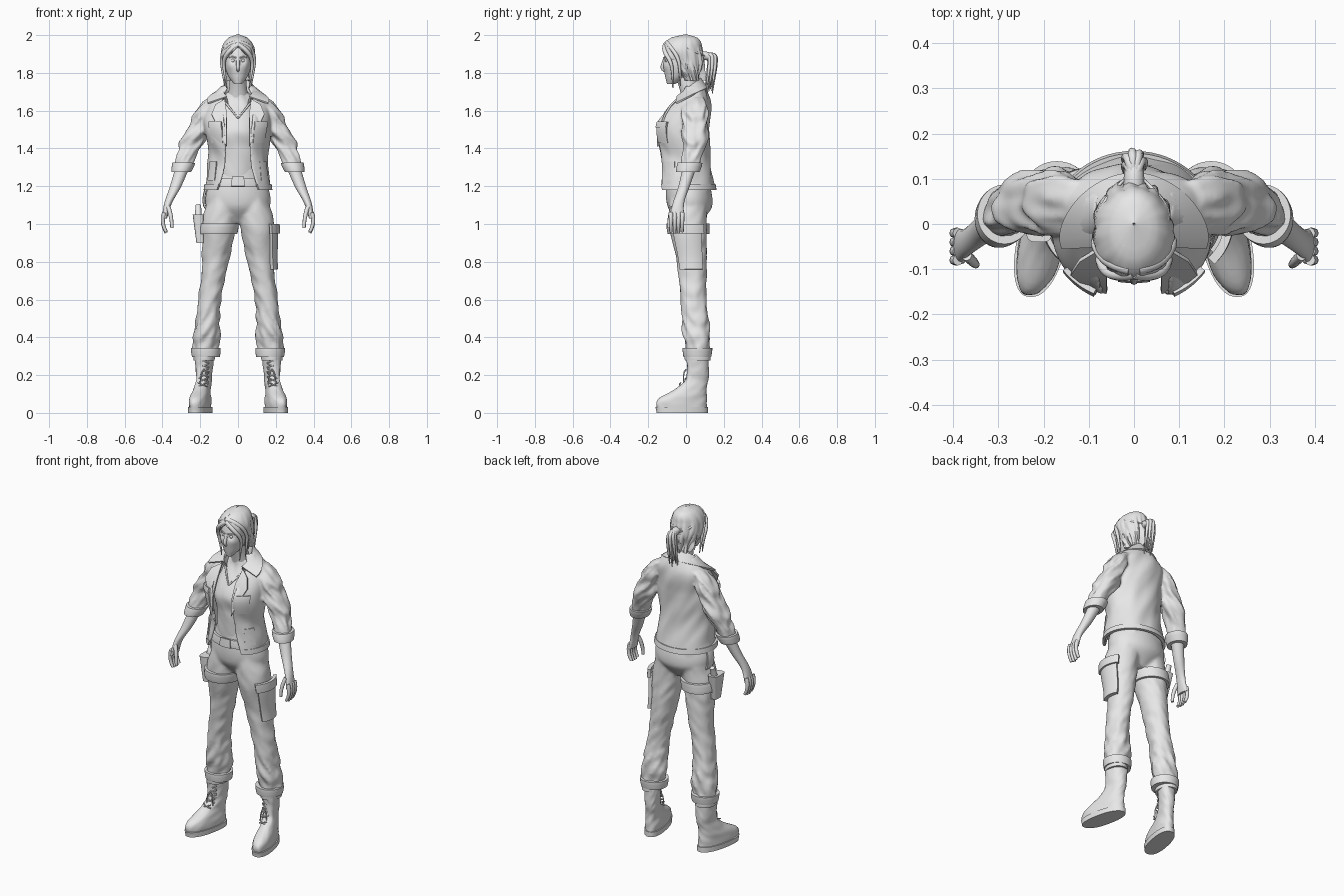
import bpy, bmesh, math
from math import sin, cos, pi, exp
from mathutils import Vector, noise

cube = bpy.data.objects.get("Cube")
if cube:
    bpy.data.objects.remove(cube)

colour = (0.8, 0.8, 0.8, 1)
grey = bpy.data.materials.new("plain grey")
grey.use_nodes = True
grey.diffuse_color = colour
grey.node_tree.nodes["Principled BSDF"].inputs["Base Color"].default_value = colour


def bake(ob):
    # Apply modifiers and shade smooth with sharp edges kept
    bpy.ops.object.select_all(action='DESELECT')
    ob.select_set(True)
    bpy.context.view_layer.objects.active = ob
    bpy.ops.object.convert(target='MESH')
    bpy.ops.object.shade_smooth_by_angle(angle=math.radians(50))
    return ob


def finish(name, data, thick=0, mirror=False):
    if isinstance(data, bmesh.types.BMesh):
        mesh = bpy.data.meshes.new(name)
        data.to_mesh(mesh)
        data.free()
        data = mesh
    ob = bpy.data.objects.new(name, data)
    bpy.context.collection.objects.link(ob)
    data.materials.append(grey)
    if thick:
        solid = ob.modifiers.new("thickness", 'SOLIDIFY')
        solid.thickness, solid.offset = thick, 0
    if mirror:
        ob.modifiers.new("mirror", 'MIRROR')
    return bake(ob)


def fuse(first, second, voxel):
    # Blend two overlapping parts into one skin
    first.select_set(True)
    second.select_set(True)
    bpy.context.view_layer.objects.active = first
    bpy.ops.object.join()
    remesh = first.modifiers.new("skin", 'REMESH')
    remesh.mode, remesh.voxel_size = 'VOXEL', voxel
    first.modifiers.new("soften", 'SMOOTH').iterations = 5
    bake(first)


def sample(keys, z):
    # Smooth interpolation of section keys (x, y, z, width, depth) by height
    i = 0
    while i < len(keys) - 2 and z > keys[i + 1][2]:
        i += 1
    a, b = keys[i], keys[i + 1]
    before, after = keys[max(i - 1, 0)], keys[min(i + 2, len(keys) - 1)]
    h = b[2] - a[2]
    t = min(max((z - a[2]) / h, 0), 1)
    out = []
    for k in range(len(a)):
        m = (b[k] - before[k]) / (b[2] - before[2]) * h
        n = (after[k] - a[k]) / (after[2] - a[2]) * h
        rise = b[k] - a[k]
        out.append(a[k] + t * m + t * t * (3 * rise - 2 * m - n) + t ** 3 * (m + n - 2 * rise))
    return out


def surf(name, keys, low=None, high=None, a0=-pi, a1=pi, grow=0, step=.01, power=2,
         fold=None, opening=None, toe=0, thick=0, mirror=False, n=48):
    # Stack of rounded sections; angle 0 faces front, positive turns to the left
    low = low or keys[0][2]
    high = high or keys[-1][2]
    rows = int((high - low) / step) + 2
    full = not opening and a1 - a0 > 6
    bm, rings = bmesh.new(), []
    for r in range(rows):
        z = low + (high - low) * r / (rows - 1)
        x, y, _, width, depth = sample(keys, z)
        if opening:
            a0 = math.asin(opening(z))
            a1 = 2 * pi - a0
        ring = []
        for j in range(n if full else n + 1):
            a = a0 + (a1 - a0) * j / n
            g = grow + (fold(a, z) if fold else 0)
            sx, sy = (math.copysign(abs(f) ** (2 / power), f) for f in (sin(a), -cos(a)))
            dx, dy = max(width + g, .001) * sx, max(depth + g, .001) * sy
            ring.append(bm.verts.new((x + dx - toe * dy, y + dy, z)))
        rings.append(ring)
    for under, over in zip(rings, rings[1:]):
        for j in range(n):
            k = (j + 1) % len(under)
            bm.faces.new((under[j], under[k], over[k], over[j]))
    if full:
        bm.faces.new(rings[0][::-1])
        bm.faces.new(rings[-1])
    return finish(name, bm, thick, mirror)


def tubes(name, radius, paths, tip=.7, mirror=False):
    # Rounded strands that taper towards the tip
    curve = bpy.data.curves.new(name, 'CURVE')
    curve.dimensions, curve.bevel_depth = '3D', radius
    curve.bevel_resolution, curve.resolution_u, curve.use_fill_caps = 2, 5, True
    for path in paths:
        spline = curve.splines.new('NURBS')
        spline.points.add(len(path) - 1)
        for i, (point, place) in enumerate(zip(spline.points, path)):
            point.co = (*place, 1)
            point.radius = 1 - (1 - tip) * (i / (len(path) - 1)) ** 2
        spline.order_u, spline.use_endpoint_u = 3, True
    return finish(name, curve, mirror=mirror)


def creases(amount, freq=20):
    # Slanted cloth wrinkles
    return lambda a, z: amount * noise.noise(Vector((1.6 * cos(a), 1.6 * sin(a), z * freq + 2 * sin(a))))


# Trousers, baggier towards the hem
leg = [(.17, .06, .3, .06, .06), (.17, .06, .4, .07, .07), (.15, .04, .6, .06, .07),
       (.12, .03, .8, .07, .08), (.1, .01, 1, .09, .1), (.07, .02, 1.2, .07, .1)]
pelvis = [(0, .02, 1, .05, .05), (0, .02, 1.1, .17, .12), (0, 0, 1.3, .12, .1)]
wrinkle = creases(.02)
legs = surf("trousers", leg, mirror=True,
            fold=lambda a, z: wrinkle(a, z) * (.3 + .7 * exp(-((z - .4) / .15) ** 2)))
fuse(legs, surf("hips", pelvis), .009)
surf("trouser_hems", leg, .3, .34, grow=.01, thick=.01, mirror=True)
surf("cargo_pocket", leg, .76, .96, .8, 2.2, grow=.01, thick=.02)
surf("cargo_pocket_flap", leg, .95, 1, .7, 2.3, grow=.02, thick=.02)
surf("belt", pelvis, 1.2, 1.24, grow=.01, thick=.01)
surf("buckle", pelvis, 1.2, 1.25, -.2, .2, grow=.02, thick=.01)

# Thigh holster on the right
right_leg = [(-x, *rest) for x, *rest in leg]
surf("thigh_strap", right_leg, .95, 1, grow=.01, thick=.01)
surf("drop_strap", pelvis, 1.05, 1.2, -1.8, -1.4, grow=.01, thick=.01)
surf("holster", [(-.2, 0, .9, .02, .03), (-.21, .01, 1.05, .03, .05)], power=4)
tubes("holster_grip", .02, [[(-.21, .02, 1), (-.21, .03, 1.06), (-.21, .05, 1.1)]])

# Boots with toes turned out
boot = [(.2, -.02, 0, .05, .13), (.2, -.02, .07, .05, .13), (.19, .03, .13, .04, .08),
        (.18, .06, .18, .04, .06), (.18, .06, .33, .05, .06)]
surf("boots", boot, power=2.3, toe=.2, mirror=True, fold=creases(.004, 30))
surf("soles", boot, 0, .03, grow=.006, power=2.3, toe=.2, mirror=True)
surf("boot_tops", boot, .28, .3, grow=.005, thick=.01, mirror=True)
laces = []
for i in range(6):
    z = .14 + .025 * i
    x, y, _, width, depth = sample(boot, z)
    front = y - depth
    for side in (-.025, .025):
        laces.append([(x + side, front + .01, z), (x, front - .005, z + .01), (x - side, front + .01, z + .02)])
for side in (-.02, .02):
    laces.append([(.18, 0, .23), (.18 + side, -.02, .21), (.18 + side, -.01, .15)])
tubes("laces", .004, laces, mirror=True)

# Shirt and neck
shirt = [(0, 0, 1.2, .12, .1), (0, 0, 1.4, .12, .11), (0, -.01, 1.5, .13, .11),
         (0, .03, 1.65, .09, .06), (0, .03, 1.7, .05, .05)]
surf("shirt", shirt, fold=creases(.006, 14))
tubes("neckline", .006, [[(.08, -.01, 1.66), (.04, -.06, 1.61), (0, -.09, 1.56)]], mirror=True)
surf("neck", [(0, .04, 1.6, .07, .05), (0, .02, 1.7, .05, .05), (0, -.01, 1.8, .04, .05)])

# Jacket, open at the front
body = [(0, 0, 1.18, .17, .15), (0, -.01, 1.36, .15, .13), (0, -.02, 1.53, .17, .14),
        (0, .03, 1.65, .15, .09), (0, .04, 1.73, .08, .05)]
sleeve = [(.3, .01, 1.28, .04, .05), (.26, .04, 1.4, .06, .06), (.19, .05, 1.55, .06, .07),
          (.16, .05, 1.62, .05, .06), (.11, .05, 1.67, .04, .04)]


def front_gap(z):
    return .4 + 3 * (z - 1.45) ** 2


shell = surf("jacket", body, thick=.014, n=70, fold=creases(.01, 9), opening=front_gap)
fuse(shell, surf("sleeves", sleeve, mirror=True, fold=creases(.02)), .007)
surf("rolled_cuffs", sleeve, 1.28, 1.32, grow=.007, thick=.014, mirror=True)
surf("hem_band", body, 1.18, 1.21, grow=.005, thick=.014, opening=front_gap)
surf("chest_pockets", body, 1.43, 1.52, .5, 1, grow=.007, thick=.01, mirror=True)
surf("chest_pocket_flaps", body, 1.51, 1.54, .5, 1, grow=.01, thick=.014, mirror=True)
surf("side_pockets", body, 1.23, 1.33, .8, 1.2, grow=.006, thick=.01, mirror=True)

# Folded collar: stand, fold line and falling edge
bm, strips = bmesh.new(), []
for j in range(33):
    b = 4.5 * (j / 32 - .5)
    spread = .135 + .015 * abs(b)
    strips.append([bm.verts.new(p) for p in (
        (.07 * sin(b), .01 + .06 * cos(b), 1.66 + .05 * cos(b)),
        (.08 * sin(b), .08 * cos(b), 1.71 + .06 * cos(b)),
        (spread * sin(b * .85), .01 + .1 * cos(b), 1.67 + .05 * cos(b)))])
for s, t in zip(strips, strips[1:]):
    for k in (0, 1):
        bm.faces.new((s[k], t[k], t[k + 1], s[k + 1]))
finish("collar", bm, .01)

# Lapels
bm = bmesh.new()
neck, notch, tip, outer, bottom, inner, throat = [bm.verts.new(p) for p in (
    (.07, -.05, 1.66), (.12, -.08, 1.63), (.14, -.11, 1.58), (.1, -.14, 1.5),
    (.06, -.15, 1.41), (.06, -.15, 1.5), (.06, -.11, 1.59))]
for corners in ((neck, notch, throat), (notch, tip, throat), (tip, outer, inner, throat), (outer, bottom, inner)):
    bm.faces.new(corners)
bmesh.ops.recalc_face_normals(bm, faces=bm.faces)
finish("lapels", bm, .01, True)

# Forearms and hands
surf("forearms", [(.39, -.05, 1.03, .014, .04), (.37, -.04, 1.11, .02, .03), (.33, -.01, 1.2, .03, .03),
                  (.28, .03, 1.34, .04, .04)], mirror=True, n=28)
fingers = [[(.37, -.07, 1.09), (.35, -.09, 1.04), (.35, -.09, .98)]]
for i in range(4):
    y = -.08 + .02 * i
    fingers.append([(.39, y, 1.06), (.41, y, 1.01), (.38, y, .95 + .006 * abs(i - 1.4))])
tubes("fingers", .012, fingers, mirror=True)


# Head with eye sockets and cheeks
def features(a, z):
    socket = exp(-((abs(a) - .38) / .17) ** 2 - ((z - 1.865) / .013) ** 2)
    cheek = exp(-((abs(a) - .6) / .25) ** 2 - ((z - 1.835) / .02) ** 2)
    return .003 * cheek - .01 * socket


surf("face", [(0, -.08, 1.74, .02, .02), (0, -.05, 1.78, .05, .06), (0, -.03, 1.84, .07, .09),
              (0, -.02, 1.91, .07, .09), (0, -.02, 1.96, .05, .07)], step=.005, n=64, fold=features)
tubes("nose", .01, [[(0, -.11, 1.88), (0, -.12, 1.85), (0, -.13, 1.82), (0, -.11, 1.81)]])
tubes("lips", .005, [[(-.02, -.1, 1.79), (0, -.115, z), (.02, -.1, 1.79)] for z in (1.785, 1.795)])
tubes("brows", .004, [[(.01, -.115, 1.88), (.03, -.11, 1.89), (.05, -.09, 1.88)]], mirror=True)
tubes("ears", .01, [[(.07, 0, 1.87), (.08, .01, 1.86), (.07, 0, 1.82)]], mirror=True)
bm = bmesh.new()
bmesh.ops.create_uvsphere(bm, u_segments=16, v_segments=10, radius=.01)
bmesh.ops.translate(bm, vec=(.026, -.1, 1.865), verts=bm.verts)
finish("eyes", bm, mirror=True)

# Hair: swept cap, loose locks and ponytail
hair = [(0, .03, 1.76, .05, .05), (0, -.01, 1.86, .08, .1), (0, -.02, 1.93, .08, .1),
        (0, -.01, 1.98, .05, .07), (0, 0, 2, 0, 0)]
surf("hair_cap", hair, step=.006, n=90, thick=.01, opening=lambda z: min(.9, max(0, (1.94 - z) * 12)),
     fold=lambda a, z: .3 * (2 - z) ** 1.5 * noise.noise(Vector((5 * cos(a), 5 * sin(a), z * 12))))
tubes("front_locks", .013, [
    [(0, -.11, 1.95), (.05, -.12, 1.92), (.08, -.08, 1.86), (.07, -.07, 1.8), (.06, -.07, 1.72)],
    [(.01, -.1, 1.96), (.06, -.09, 1.95), (.09, -.04, 1.88), (.08, -.03, 1.8), (.07, -.03, 1.73)],
    [(.02, -.05, 1.98), (.06, -.02, 1.96), (.08, .04, 1.91), (.02, .1, 1.89)]], .2, True)
tubes("ponytail_core", .024, [[(0, .07, 1.89), (0, .14, 1.9), (0, .14, 1.8), (0, .12, 1.72)]], .2)
strands = []
for i in range(7):
    w = 2 * pi * i / 7
    x, y = .024 * cos(w), .14 + .02 * sin(w)
    strands.append([(0, .09, 1.89), (x / 2, y, 1.91), (x, y, 1.84), (x, y - .01, 1.77),
                    (x, y - .02, 1.7 + .03 * sin(3 * i))])
tubes("ponytail_strands", .011, strands, .2)
